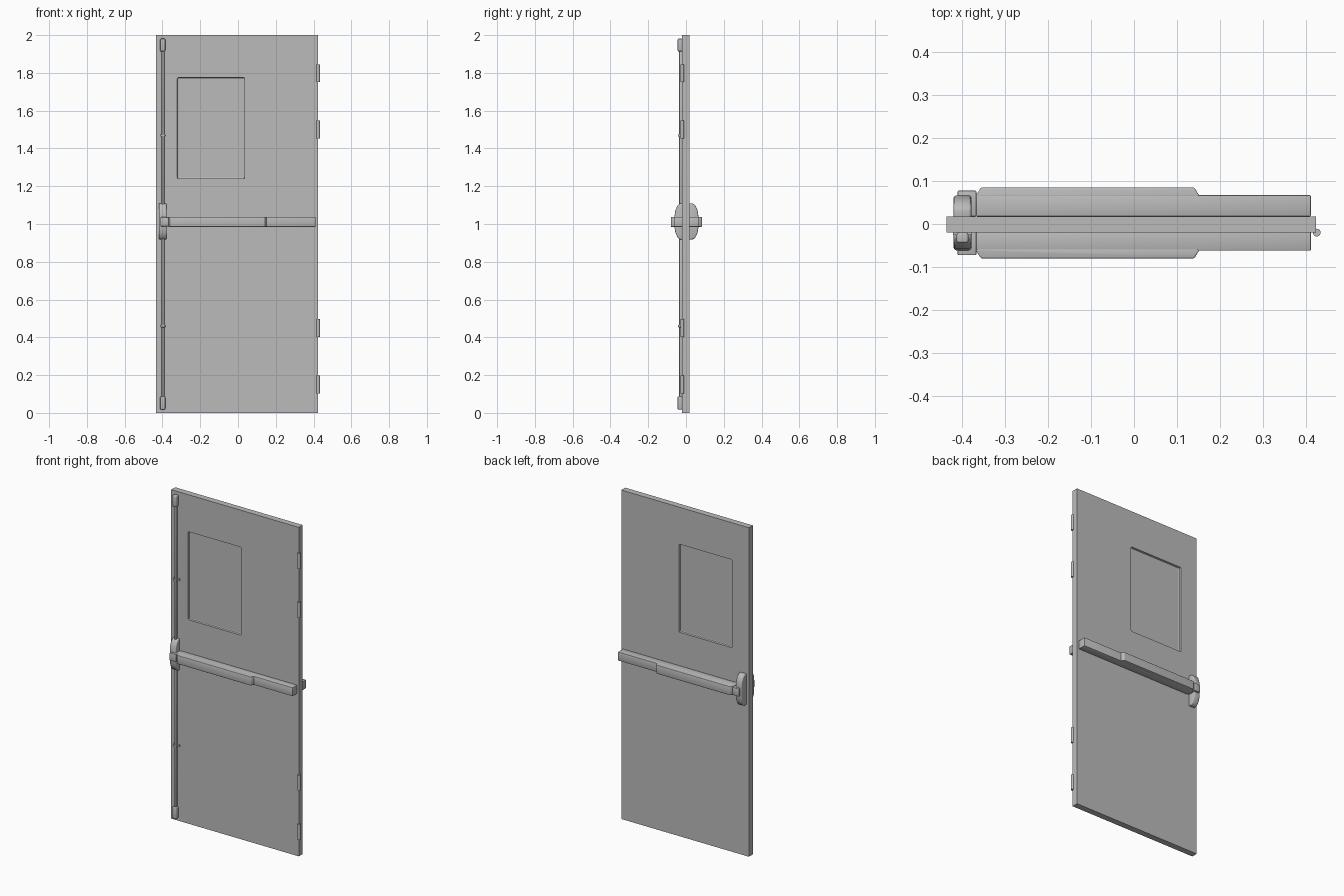
import bpy, bmesh
from mathutils import Vector

cube = bpy.data.objects.get("Cube")
if cube:
    bpy.data.objects.remove(cube)

grey = bpy.data.materials.new("satin_grey")
grey.use_nodes = True
colour = (0.5, 0.5, 0.5, 1)
grey.diffuse_color = colour
grey.node_tree.nodes["Principled BSDF"].inputs["Base Color"].default_value = colour

MID_Y = 0.0025          # hardware centre plane
FRONT, BACK = -0.02, 0.0175


def finish(bm, name, bevel=0, segments=2, smooth=False):
    bmesh.ops.recalc_face_normals(bm, faces=bm.faces)
    mesh = bpy.data.meshes.new(name)
    bm.to_mesh(mesh)
    bm.free()
    obj = bpy.data.objects.new(name, mesh)
    bpy.context.collection.objects.link(obj)
    mesh.materials.append(grey)
    bpy.ops.object.select_all(action="DESELECT")
    bpy.context.view_layer.objects.active = obj
    obj.select_set(True)
    if bevel:
        mod = obj.modifiers.new("bevel", "BEVEL")
        mod.width, mod.segments = bevel, segments
        mod.limit_method, mod.angle_limit = "ANGLE", 0.6
        bpy.ops.object.modifier_apply(modifier=mod.name)
    if smooth:
        bpy.ops.object.shade_smooth_by_angle(angle=0.6)
    return obj


def box(name, x, y, z, bevel=0, segments=2, smooth=False):
    bm = bmesh.new()
    bmesh.ops.create_cube(bm, size=1)
    for v in bm.verts:
        v.co = Vector([(a + b) / 2 + c * (b - a) for (a, b), c in zip((x, y, z), v.co)])
    return finish(bm, name, bevel, segments, smooth)


def prism(name, points, offset, bevel=0, segments=2, smooth=False):
    """Extrude a closed outline along an offset."""
    bm = bmesh.new()
    face = bm.faces.new([bm.verts.new(p) for p in points])
    new = bmesh.ops.extrude_face_region(bm, geom=[face])["geom"]
    bmesh.ops.translate(bm, vec=offset, verts=[v for v in new if isinstance(v, bmesh.types.BMVert)])
    return finish(bm, name, bevel, segments, smooth)


# Door slab with a recessed window panel on each face
slab = box("door_slab", (-0.435, 0.423), (FRONT, BACK), (0, 2))
for y in ((FRONT - 0.05, FRONT + 0.013), (BACK - 0.013, BACK + 0.05)):
    cutter = box("window_cutter", (-0.322, 0.035), y, (1.24, 1.775), 0.006)
    cutter.hide_render = True
    bpy.context.view_layer.objects.active = slab
    mod = slab.modifiers.new("window", "BOOLEAN")
    mod.operation, mod.object, mod.solver = "DIFFERENCE", cutter, "EXACT"
    bpy.ops.object.modifier_apply(modifier=mod.name)
    bpy.data.objects.remove(cutter)

# Hinge knuckles
for z in (0.15, 0.45, 1.5, 1.798):
    bm = bmesh.new()
    bmesh.ops.create_cone(bm, cap_ends=True, segments=20, radius1=0.009, radius2=0.009, depth=0.094)
    bmesh.ops.translate(bm, vec=(0.4245, FRONT, z), verts=bm.verts)
    finish(bm, "hinge_knuckle", smooth=True)

# Panic hardware on both faces
for side, label in ((-1, "front"), (1, "back")):
    def depth(d):
        return MID_Y + side * d

    # Rail with its lower tail
    box(label + "_bar_rail", (-0.367, 0.411), sorted((depth(0.015), depth(0.0645))),
        (0.985, 1.038), 0.003, 2, True)

    # Raised push pad with sloping ends
    pad = [(-0.367, 0.06), (-0.367, 0.0645), (-0.355, 0.0825), (0.14, 0.0825), (0.151, 0.0645), (0.151, 0.06)]
    prism(label + "_push_pad", [(x, depth(d), 0.985) for x, d in pad], (0, 0, 0.053), 0.005, 3, True)

    # Domed latch case
    dome = [(0.01, 0.918), (0.034, 0.918), (0.048, 0.93), (0.059, 0.955), (0.0635, 0.985),
            (0.0635, 1.04), (0.059, 1.071), (0.048, 1.097), (0.034, 1.109), (0.01, 1.109)]
    prism(label + "_latch_case", [(-0.419, depth(d), z) for d, z in dome], (0.041, 0, 0), 0.006, 3, True)

    # Block joining the case to the bar
    box(label + "_latch_block", (-0.41, -0.366), sorted((depth(0.015), depth(0.075))),
        (0.988, 1.036), 0.003, 2, True)

# Vertical rods, bolt housings and guides on the front
for low, high in ((0.08, 0.93), (1.1, 1.92)):
    box("vertical_rod", (-0.404, -0.39), (-0.036, FRONT), (low, high), 0.003, 2, True)
for low, high in ((0.018, 0.087), (1.914, 1.981)):
    box("bolt_housing", (-0.412, -0.385), (-0.044, FRONT), (low, high), 0.005, 3, True)
for z in (0.459, 1.468):
    box("rod_guide", (-0.42, -0.376), (-0.025, FRONT), (z - 0.006, z + 0.006))
    box("rod_guide_clip", (-0.41, -0.385), (-0.042, FRONT), (z - 0.006, z + 0.006), 0.003, 2, True)
